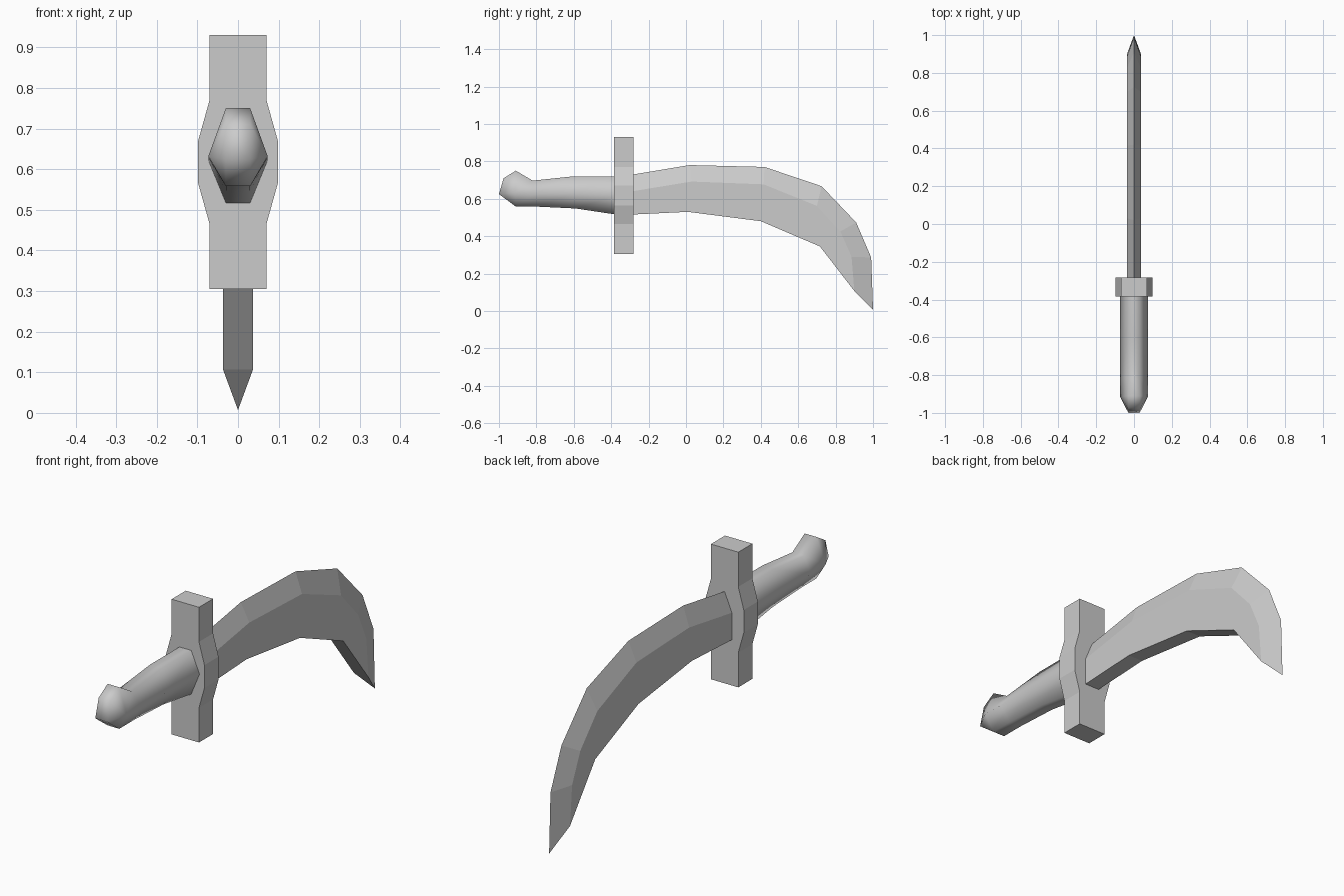
import bpy
import bmesh

cube = bpy.data.objects.get("Cube")
if cube:
    bpy.data.objects.remove(cube, do_unlink=True)

grey = bpy.data.materials.new("plain_grey")
grey.use_nodes = True
COLOUR = (0.6, 0.6, 0.6, 1)
grey.diffuse_color = COLOUR
grey.node_tree.nodes["Principled BSDF"].inputs["Base Color"].default_value = COLOUR


def finish(name, bm):
    bmesh.ops.recalc_face_normals(bm, faces=bm.faces)
    mesh = bpy.data.meshes.new(name)
    bm.to_mesh(mesh)
    bm.free()
    mesh.materials.append(grey)
    obj = bpy.data.objects.new(name, mesh)
    bpy.context.collection.objects.link(obj)
    return obj


def row(bm, x, points):
    return [bm.verts.new((x, y, z)) for y, z in points]


def bridge(bm, a, b, smooth=False):
    """Join two rows of equal length with quads."""
    for i in range(len(a) - 1):
        bm.faces.new((a[i], a[i + 1], b[i + 1], b[i])).smooth = smooth


# Blade: sharp upper edge, bevel down to a ridge, flat underside
edge_line = [(-.30, .727), (.02, .78), (.42, .77), (.725, .667),
             (.91, .473), (.99, .286), (1, .007)]
ridge_line = [(-.30, .638), (.03, .692), (.415, .677), (.70, .562),
              (.825, .425), (.885, .29), (.9, .107)]
under_line = [(-.30, .515), (.01, .53), (.40, .48), (.716, .345)]
bm = bmesh.new()
edge = row(bm, 0, edge_line)
ridges, unders = [], []
for x in (-.037, .037):
    ridge = row(bm, x, ridge_line)
    under = row(bm, x, under_line)
    bridge(bm, edge, ridge)
    bridge(bm, ridge[:4], under)
    bm.faces.new(ridge[3:] + [under[3]])
    ridges.append(ridge)
    unders.append(under + [ridge[-1]])
bridge(bm, *unders)
bm.faces.new((unders[0][-1], unders[1][-1], edge[-1]))
bm.faces.new((edge[0], ridges[0][0], unders[0][0], unders[1][0], ridges[1][0]))
finish("blade", bm)

# Guard: upright bar, swollen in the middle
half = [(.07, .305), (.07, .465), (.098, .565), (.098, .67), (.07, .77), (.07, .93)]
outline = half + [(-x, z) for x, z in reversed(half)]
bm = bmesh.new()
face = bm.faces.new([bm.verts.new((x, -.385, z)) for x, z in outline])
extruded = bmesh.ops.extrude_face_region(bm, geom=[face], use_keep_orig=True)
moved = [v for v in extruded["geom"] if isinstance(v, bmesh.types.BMVert)]
bmesh.ops.translate(bm, verts=moved, vec=(0, .103, 0))
finish("guard", bm)

# Handle: smooth six-sided grip ending in an upturned pommel
top_line = [(-.37, .72), (-.60, .72), (-.82, .697), (-.91, .75), (-.975, .71), (-1, .625)]
mid_line = [(-.37, .62), (-.60, .63), (-.81, .628), (-.915, .632)]
low_line = [(-.37, .515), (-.59, .548), (-.80, .558), (-.91, .558)]
bm = bmesh.new()
tops, lows, mids = [], [], []
for side in (-1, 1):
    top = row(bm, side * .03, top_line)
    mid = row(bm, side * .073, mid_line)
    low = row(bm, side * .03, low_line)
    bridge(bm, top[:4], mid, True)
    bridge(bm, mid, low, True)
    fan = top[3:] + [low[3]]
    for a, b in zip(fan, fan[1:]):
        bm.faces.new((mid[3], a, b)).smooth = True
    tops.append(top)
    mids.append(mid)
    lows.append(low + [top[-1]])
bridge(bm, *tops, smooth=True)
bridge(bm, *lows, smooth=True)
bm.faces.new((tops[0][0], mids[0][0], lows[0][0], lows[1][0], mids[1][0], tops[1][0]))
finish("handle", bm)
